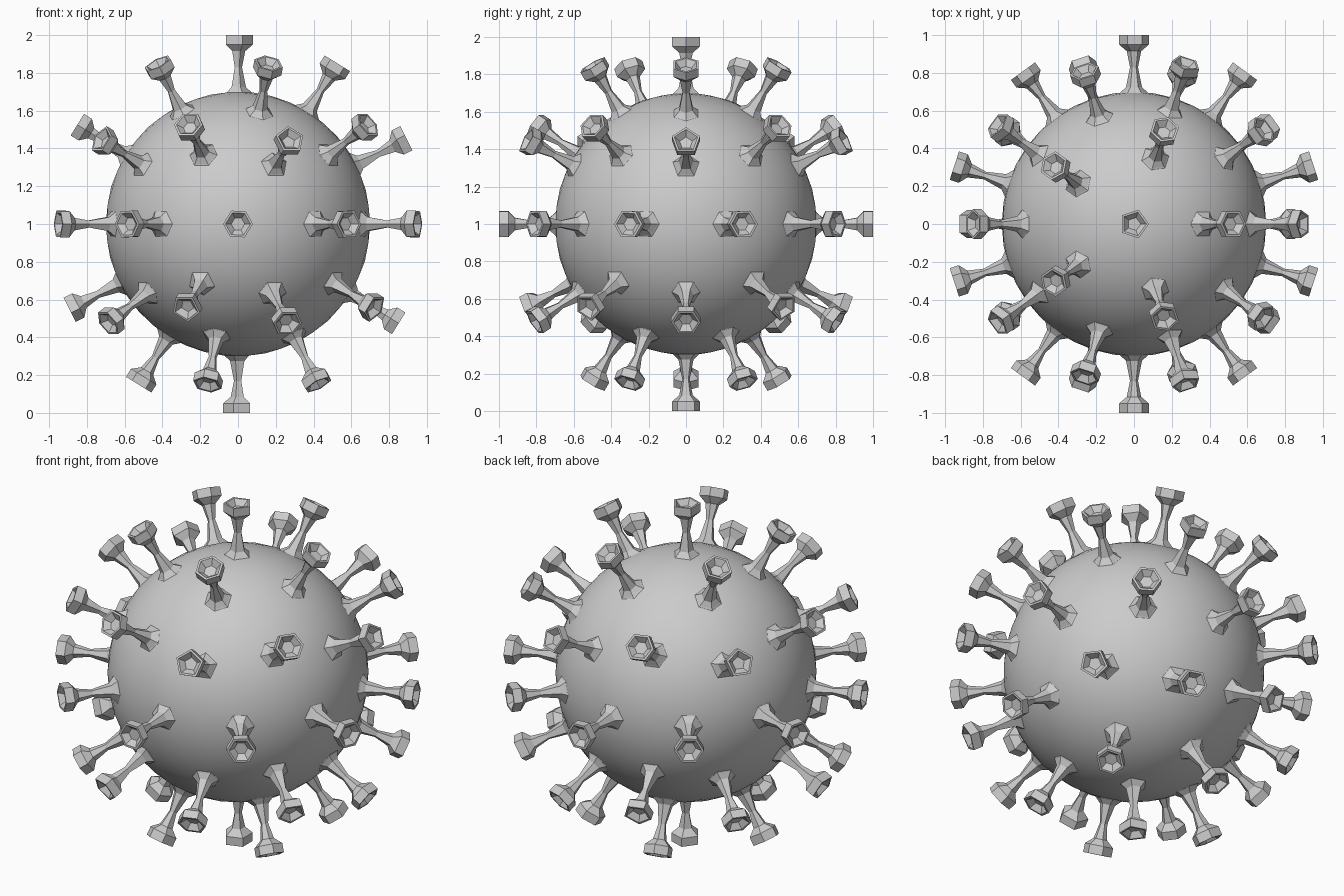
import bpy, bmesh
from mathutils import Vector

if "Cube" in bpy.data.objects:
    bpy.data.objects.remove(bpy.data.objects["Cube"])

CENTRE = Vector((0, 0, 1))

# (distance from centre, radius) along one spike, root to cup floor
PROFILE = [(0.665, 0.115), (0.70, 0.068), (0.725, 0.042), (0.83, 0.021),
           (0.915, 0.038), (0.95, 0.079), (1.0, 0.079), (1.0, 0.066), (0.968, 0.036)]


def make_object(name, bm):
    bmesh.ops.recalc_face_normals(bm, faces=bm.faces)
    mesh = bpy.data.meshes.new(name)
    bm.to_mesh(mesh)
    bm.free()
    ob = bpy.data.objects.new(name, mesh)
    ob.location = CENTRE
    bpy.context.collection.objects.link(ob)
    return ob


# smooth round body
bm = bmesh.new()
bmesh.ops.create_icosphere(bm, subdivisions=4, radius=0.70)
body = make_object("body", bm)
for p in body.data.polygons:
    p.use_smooth = True

# cage: one spike per vertex, its corners point at the neighbouring vertices
cage = bmesh.new()
bmesh.ops.create_icosphere(cage, subdivisions=2, radius=1)

bm = bmesh.new()
for v in cage.verts:
    n = v.co.normalized()
    u = n.orthogonal().normalized()
    w = n.cross(u)
    spokes = []
    for e in v.link_edges:
        d = e.other_vert(v).co - v.co
        spokes.append((d - n * d.dot(n)).normalized())
    spokes.sort(key=lambda d: Vector((1, 0)).angle_signed(Vector((d.dot(u), d.dot(w)))))
    rings = [[bm.verts.new(n * h + d * r) for d in spokes] for h, r in PROFILE]
    k = len(spokes)
    for a, b in zip(rings, rings[1:]):
        for i in range(k):
            j = (i + 1) % k
            bm.faces.new((a[i], a[j], b[j], b[i]))
    bm.faces.new(rings[0])
    bm.faces.new(rings[-1])
cage.free()
make_object("spikes", bm)
